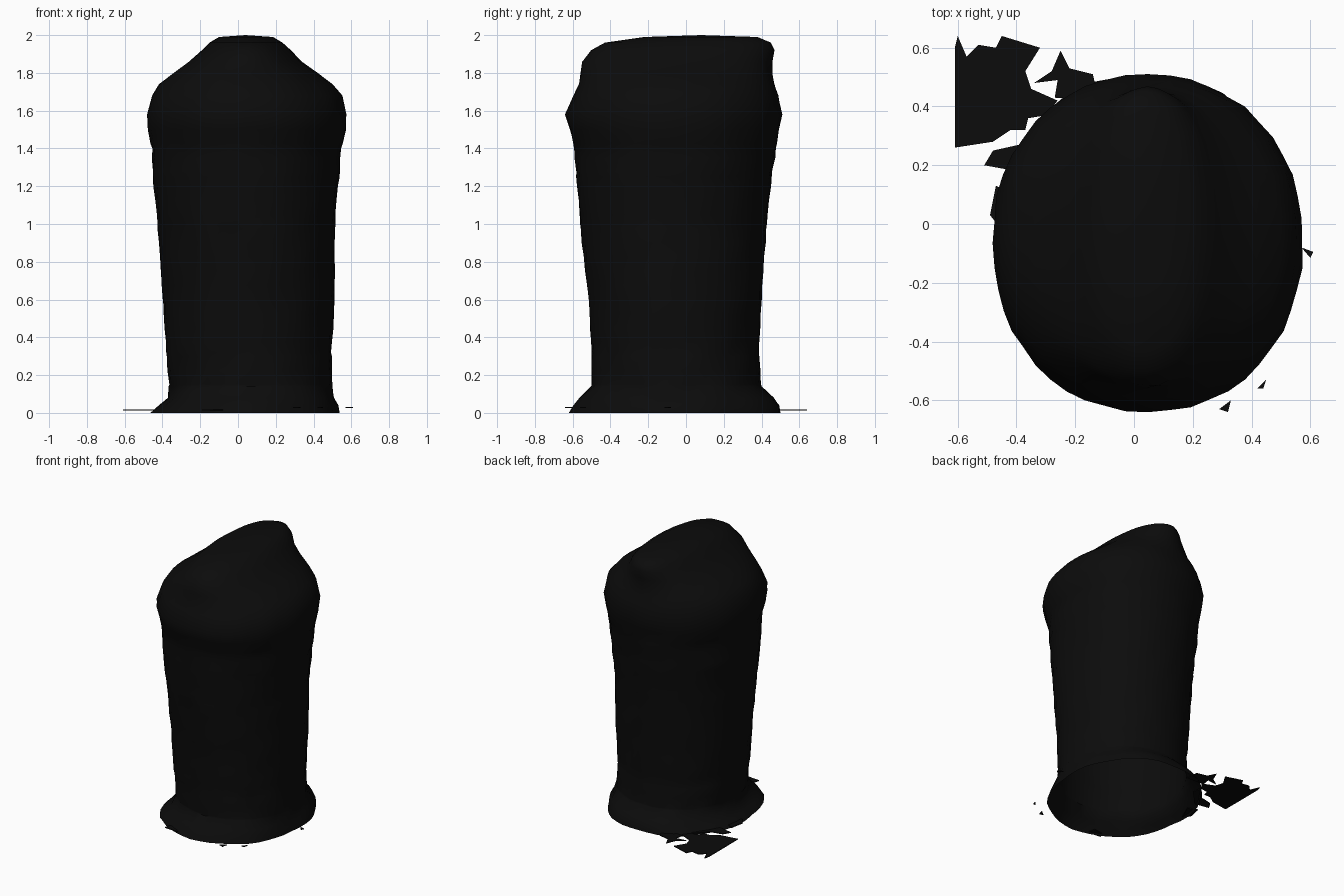
import bpy, bmesh, math, random

cube = bpy.data.objects.get("Cube")
if cube:
    bpy.data.objects.remove(cube, do_unlink=True)
random.seed(4)

# One near-black material
black = bpy.data.materials.new("soft black")
black.use_nodes = True
colour = (0.0035, 0.0035, 0.0035, 1)
black.diffuse_color = colour
bsdf = black.node_tree.nodes["Principled BSDF"]
bsdf.inputs["Base Color"].default_value = colour
bsdf.inputs["Roughness"].default_value = 0.9


def finish(bm, name, angle):
    mesh = bpy.data.meshes.new(name)
    bm.to_mesh(mesh)
    bm.free()
    mesh.materials.append(black)
    obj = bpy.data.objects.new(name, mesh)
    bpy.context.collection.objects.link(obj)
    bpy.ops.object.select_all(action='DESELECT')
    obj.select_set(True)
    bpy.context.view_layer.objects.active = obj
    bpy.ops.object.shade_smooth_by_angle(angle=math.radians(angle))
    return obj


# Body cross-sections: z, x min, x max, y min, y max
SECTIONS = [
    (0.00, -0.46, 0.54, -0.61, 0.51),
    (0.04, -0.42, 0.53, -0.59, 0.50),
    (0.08, -0.37, 0.51, -0.56, 0.47),
    (0.14, -0.365, 0.50, -0.50, 0.40),
    (0.32, -0.38, 0.495, -0.50, 0.385),
    (0.60, -0.40, 0.51, -0.515, 0.40),
    (1.00, -0.425, 0.515, -0.56, 0.425),
    (1.25, -0.45, 0.535, -0.58, 0.455),
    (1.40, -0.455, 0.545, -0.59, 0.475),
    (1.50, -0.475, 0.57, -0.615, 0.495),
    (1.58, -0.482, 0.575, -0.64, 0.51),
    (1.68, -0.455, 0.555, -0.595, 0.49),
    (1.74, -0.415, 0.50, -0.57, 0.47),
    (1.80, -0.34, 0.42, -0.555, 0.455),
    (1.86, -0.26, 0.335, -0.55, 0.455),
    (1.92, -0.19, 0.28, -0.50, 0.465),
    (1.96, -0.15, 0.235, -0.43, 0.45),
    (1.99, -0.10, 0.185, -0.22, 0.38),
]
SIDES = 48
ROWS = 36


def section(z):
    for a, b in zip(SECTIONS, SECTIONS[1:]):
        if z <= b[0]:
            t = (z - a[0]) / (b[0] - a[0])
            return [p + (q - p) * t for p, q in zip(a, b)]
    return list(SECTIONS[-1])


# Shell, open underneath, with a slightly uneven surface and a long ridged crown
levels = sorted({s[0] for s in SECTIONS} | {round(1.5 * i / 20, 3) for i in range(2, 20)})
bm = bmesh.new()
rings = []
for z in levels:
    _, x0, x1, y0, y1 = section(z)
    ring = []
    for i in range(SIDES):
        a = math.tau * i / SIDES
        c, s = math.cos(a), math.sin(a)
        k = 1 + random.uniform(-0.008, 0.008) + (0.012 * math.sin(7 * a) if z < 0.1 else 0)
        x = (x0 + x1) / 2 + (x1 - x0) / 2 * k * math.copysign(abs(c) ** 0.95, c)
        y = (y0 + y1) / 2 + (y1 - y0) / 2 * k * math.copysign(abs(s) ** 0.95, s)
        ring.append(bm.verts.new((x, y, z)))
    rings.append(ring)
for low, high in zip(rings, rings[1:]):
    for i in range(SIDES):
        j = (i + 1) % SIDES
        bm.faces.new((low[i], low[j], high[j], high[i]))
peak = bm.verts.new((0.04, 0.08, 2.0))
for i in range(SIDES):
    bm.faces.new((rings[-1][i], rings[-1][(i + 1) % SIDES], peak))
finish(bm, "body_shell", 50)

# Thin ragged fragments lying round the foot: outlines in x, y
FRAGMENTS = {
    "large_fragment": [(-0.61, 0.26), (-0.48, 0.28), (-0.42, 0.32), (-0.37, 0.32),
                       (-0.36, 0.36), (-0.30, 0.37), (-0.26, 0.42), (-0.35, 0.46),
                       (-0.37, 0.52), (-0.32, 0.60), (-0.45, 0.64), (-0.47, 0.60),
                       (-0.53, 0.61), (-0.57, 0.57), (-0.60, 0.64), (-0.61, 0.60)],
    "back_fragment": [(-0.34, 0.48), (-0.26, 0.49), (-0.27, 0.43), (-0.12, 0.42),
                      (-0.14, 0.51), (-0.22, 0.53), (-0.25, 0.59), (-0.28, 0.52)],
    "side_fragment": [(-0.51, 0.20), (-0.40, 0.18), (-0.28, 0.30), (-0.30, 0.37),
                      (-0.39, 0.27), (-0.48, 0.25)],
    "edge_fragment": [(-0.49, 0.03), (-0.45, -0.02), (-0.40, 0.10), (-0.47, 0.13)],
    "front_fragment": [(-0.19, -0.59), (-0.08, -0.60), (-0.10, -0.54), (-0.18, -0.55)],
    "front_chip": [(0.29, -0.63), (0.32, -0.64), (0.33, -0.60)],
    "corner_chip": [(0.42, -0.56), (0.44, -0.56), (0.45, -0.53)],
    "left_chip": [(0.57, -0.08), (0.60, -0.115), (0.61, -0.095)],
}
for name, outline in FRAGMENTS.items():
    bm = bmesh.new()
    low = 0.025 if "chip" in name else 0.012
    face = bm.faces.new([bm.verts.new((x, y, low)) for x, y in outline])
    out = bmesh.ops.extrude_face_region(bm, geom=[face])
    for v in out["geom"]:
        if isinstance(v, bmesh.types.BMVert):
            v.co.z += 0.006
    bmesh.ops.recalc_face_normals(bm, faces=bm.faces)
    finish(bm, name, 30)
